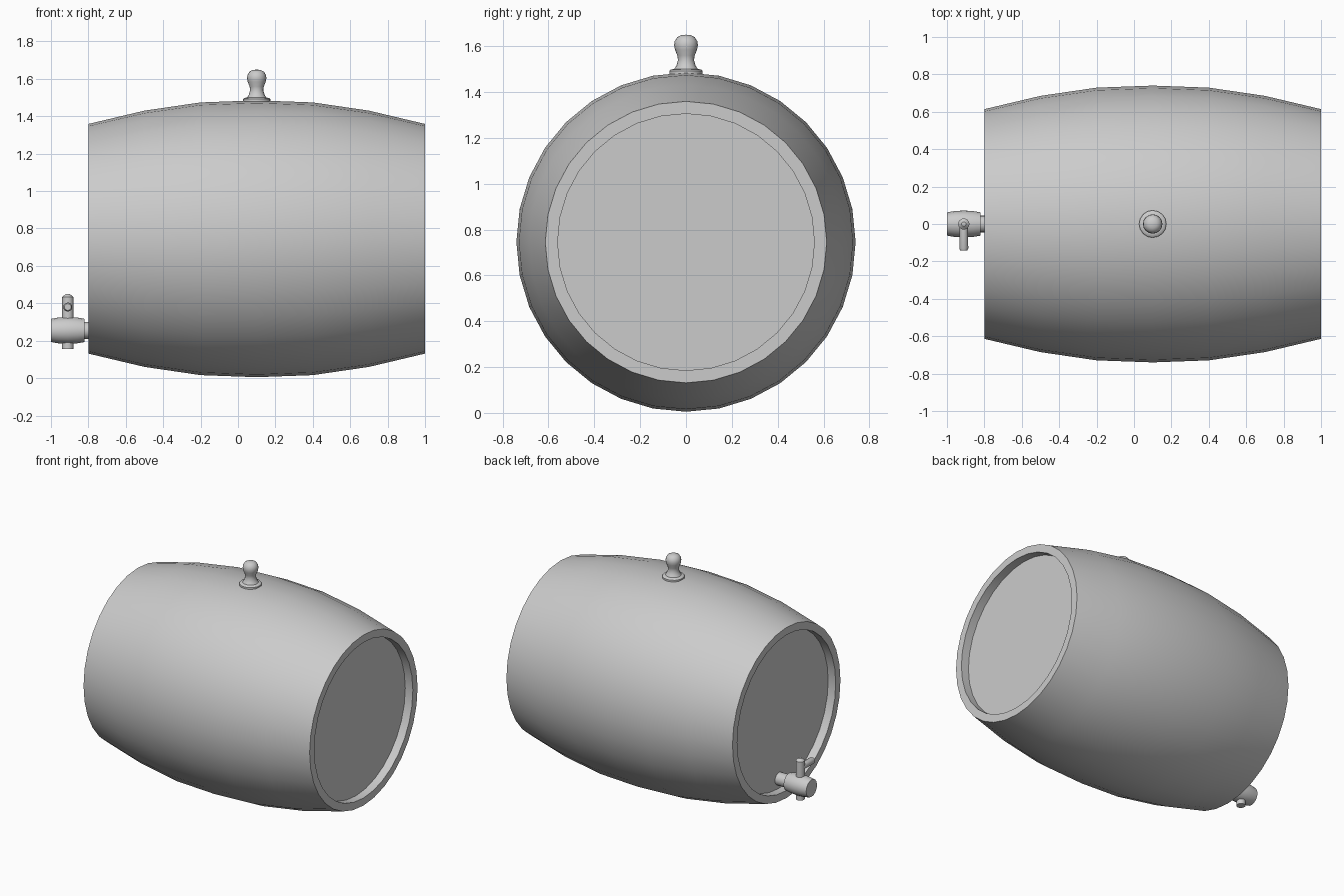
import bpy, bmesh, math
from mathutils import Matrix, Vector

cube = bpy.data.objects.get("Cube")
if cube:
    bpy.data.objects.remove(cube, do_unlink=True)

grey = bpy.data.materials.new("plain grey")
grey.use_nodes = True
COLOUR = (0.6, 0.6, 0.6, 1)
grey.diffuse_color = COLOUR
grey.node_tree.nodes["Principled BSDF"].inputs["Base Color"].default_value = COLOUR


def lathe(name, profile, origin, axis, sides, sharp=40):
    """Revolve (radius, distance) points about an axis through origin."""
    bm = bmesh.new()
    place = Matrix.Translation(origin) @ Vector(axis).to_track_quat('Z', 'Y').to_matrix().to_4x4()
    rings = []
    for r, h in profile:
        count = sides if r > 0 else 1
        rings.append([bm.verts.new(place @ Vector((r * math.cos(math.tau * i / sides),
                                                   r * math.sin(math.tau * i / sides), h)))
                      for i in range(count)])
    for a, b in zip(rings, rings[1:]):
        for i in range(sides):
            j = (i + 1) % sides
            corners = [a[i % len(a)], a[j % len(a)], b[j % len(b)], b[i % len(b)]]
            bm.faces.new(list(dict.fromkeys(corners)))
    # Close open ends with flat caps
    for ring in (rings[0], rings[-1]):
        if len(ring) > 1:
            bm.faces.new(ring)
    bmesh.ops.recalc_face_normals(bm, faces=bm.faces)
    mesh = bpy.data.meshes.new(name)
    bm.to_mesh(mesh)
    bm.free()
    mesh.materials.append(grey)
    obj = bpy.data.objects.new(name, mesh)
    bpy.context.collection.objects.link(obj)
    bpy.ops.object.select_all(action='DESELECT')
    obj.select_set(True)
    bpy.context.view_layer.objects.active = obj
    bpy.ops.object.shade_smooth_by_angle(angle=math.radians(sharp))
    return obj


# Bulging cask with a recessed head at each end
half = [(0.74, 0), (0.729, 0.3), (0.685, 0.6), (0.614, 0.9), (0.56, 0.9), (0.56, 0.84)]
cask = [(r, -h) for r, h in reversed(half[1:])] + half
lathe("cask", cask, (0.1, 0, 0.745), (1, 0, 0), 32)

# Bung on top: flange, waist and round knob
bung = [(0.073, 0), (0.073, 0.012), (0.066, 0.019), (0.052, 0.021), (0.042, 0.036),
        (0.035, 0.06), (0.038, 0.08), (0.048, 0.105), (0.052, 0.125), (0.049, 0.143),
        (0.038, 0.16), (0.022, 0.168), (0, 0.171)]
lathe("bung", bung, (0.1, 0, 1.479), (0, 0, 1), 16)

# Tap in the right-hand head
tap = Vector((-0.91, 0, 0.255))
lathe("tap_pipe", [(0.045, 0.08), (0.045, 0.18)], tap, (1, 0, 0), 16)
lathe("tap_body", [(0.062, -0.09), (0.069, -0.05), (0.072, 0), (0.069, 0.05), (0.062, 0.09)],
      tap, (1, 0, 0), 16)
lathe("tap_spindle", [(0.03, -0.1), (0.03, 0.178), (0.012, 0.194)], tap, (0, 0, 1), 16)
lathe("tap_handle", [(0.022, 0), (0.024, 0.13), (0.018, 0.143)],
      tap + Vector((0, 0, 0.125)), (0, -1, 0), 16)
